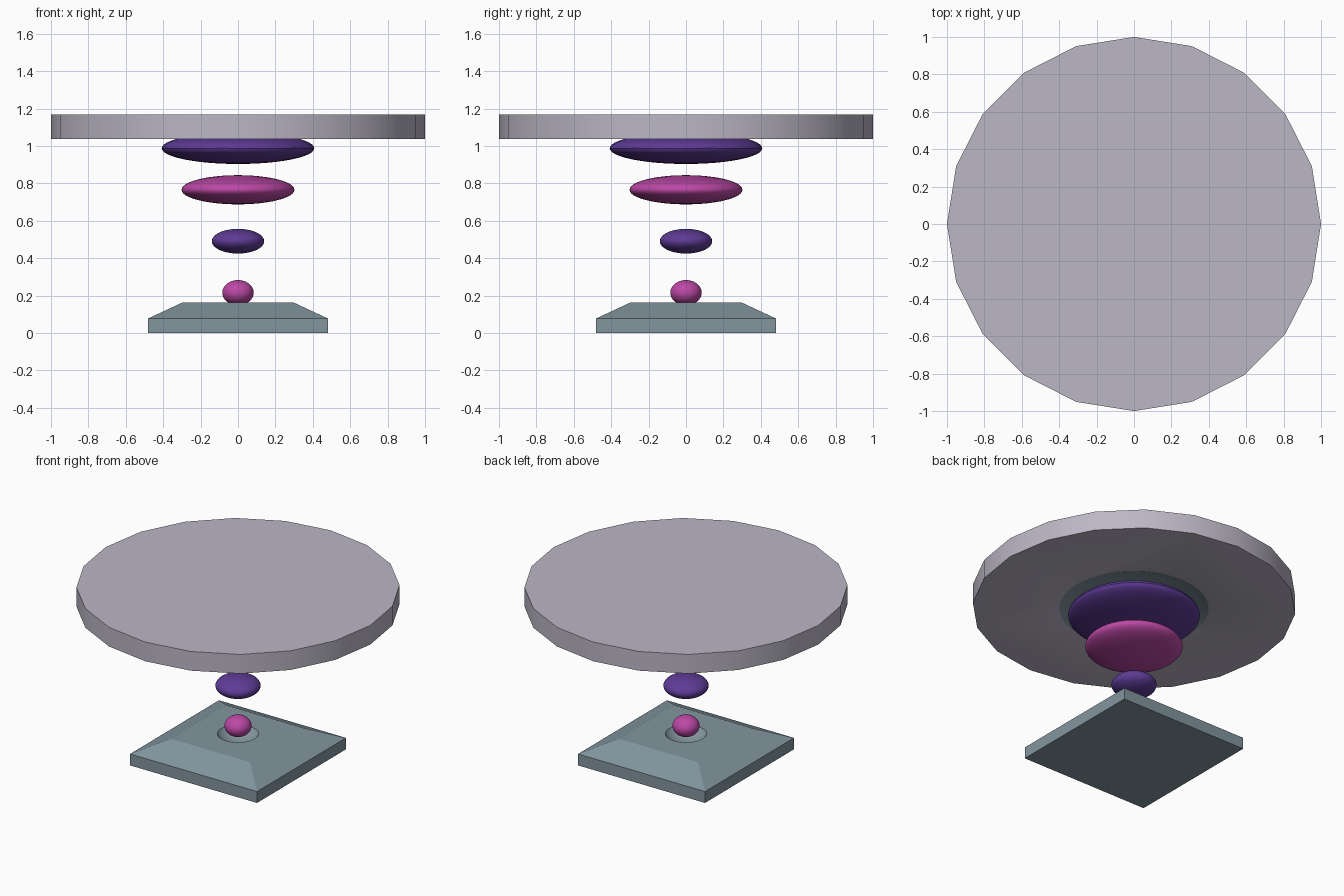
import bpy, bmesh, math

if "Cube" in bpy.data.objects:
    bpy.data.objects.remove(bpy.data.objects["Cube"])


def material(name, rgb):
    m = bpy.data.materials.new(name)
    lin = [(c / 255 / 12.92) if c < 11 else ((c / 255 + 0.055) / 1.055) ** 2.4 for c in rgb]
    m.diffuse_color = (*lin, 1)
    m.use_nodes = True
    m.node_tree.nodes["Principled BSDF"].inputs["Base Color"].default_value = m.diffuse_color
    return m


LILAC = material("pale_lilac_grey", (188, 183, 197))
SLATE = material("slate_teal", (130, 150, 158))
PURPLE = material("deep_purple", (94, 59, 150))
PINK = material("magenta_pink", (188, 72, 165))


def make(name, bm, mats):
    bmesh.ops.recalc_face_normals(bm, faces=bm.faces)
    me = bpy.data.meshes.new(name)
    bm.to_mesh(me)
    bm.free()
    for m in mats:
        me.materials.append(m)
    ob = bpy.data.objects.new(name, me)
    bpy.context.collection.objects.link(ob)
    return ob


def smooth(ob):
    ob.data.shade_smooth()
    ob.data.set_sharp_from_angle(angle=math.radians(30))


def ellipsoid(name, z, radius, half, mats):
    bm = bmesh.new()
    bmesh.ops.create_uvsphere(bm, u_segments=48, v_segments=24, radius=1)
    for v in bm.verts:
        v.co = (v.co.x * radius, v.co.y * radius, z + v.co.z * half)
    ob = make(name, bm, mats)
    smooth(ob)
    return ob


def carve(ob, z, radius, half):
    # hollow out a rounded dish, then drop the cutter
    cutter = ellipsoid("dish_cutter", z, radius, half, [])
    cutter.hide_render = True
    mod = ob.modifiers.new("dish", 'BOOLEAN')
    mod.operation, mod.solver, mod.object = 'DIFFERENCE', 'EXACT', cutter
    bpy.context.view_layer.objects.active = ob
    bpy.ops.object.modifier_apply(modifier=mod.name)
    bpy.data.objects.remove(cutter)


# Square base with sloped shoulders and a small dish
bm = bmesh.new()
rings = [[bm.verts.new((sx * r, sy * r, z)) for sx, sy in ((-1, -1), (1, -1), (1, 1), (-1, 1))]
         for r, z in ((0.48, 0), (0.48, 0.078), (0.3, 0.162))]
for a, b in zip(rings, rings[1:]):
    for i in range(4):
        j = (i + 1) % 4
        bm.faces.new((a[i], a[j], b[j], b[i]))
bm.faces.new(rings[0][::-1])
bm.faces.new(rings[2])
base = make("base", bm, [SLATE])
carve(base, 0.216, 0.145, 0.115)
smooth(base)
for p in base.data.polygons:
    if p.area > 0.02:
        p.use_smooth = False

# Twenty-sided table top with a slate dish underneath
bm = bmesh.new()
bottom, top = [[bm.verts.new((math.cos(i * math.pi / 10), math.sin(i * math.pi / 10), z))
                for i in range(20)] for z in (1.038, 1.169)]
for i in range(20):
    j = (i + 1) % 20
    bm.faces.new((bottom[i], bottom[j], top[j], top[i]))
bm.faces.new(bottom[::-1])
bm.faces.new(top)
table = make("table_top", bm, [LILAC, SLATE])
carve(table, 0.988, 0.525, 0.107)
smooth(table)
for p in table.data.polygons:
    inside = 1.0385 < p.center.z < 1.16 and p.center.xy.length < 0.6
    p.material_index = 1 if inside else 0

# Floating stem of flattened spheres
for name, z, r, h, m in (("stem_ball_bottom", 0.216, 0.084, 0.067, PINK),
                         ("stem_disc_small", 0.491, 0.14, 0.066, PURPLE),
                         ("stem_disc_medium", 0.766, 0.302, 0.078, PINK),
                         ("stem_disc_large", 0.988, 0.408, 0.084, PURPLE)):
    ellipsoid(name, z, r, h, [m])
